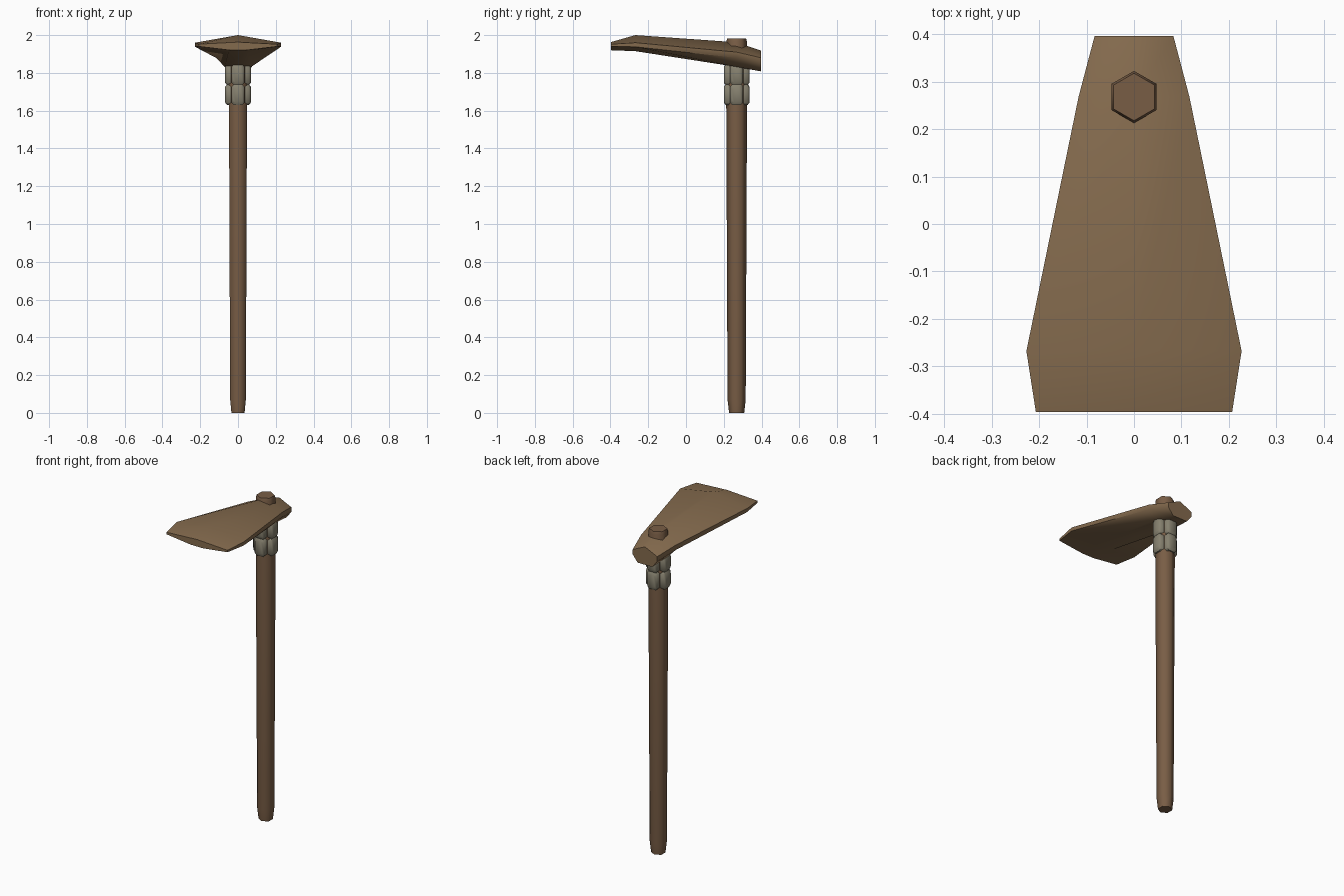
import bpy, bmesh, math

if "Cube" in bpy.data.objects:
    bpy.data.objects.remove(bpy.data.objects["Cube"])

AXIS_Y = 0.268  # handle axis


def material(name, rgb):
    m = bpy.data.materials.new(name)
    m.diffuse_color = (*rgb, 1)
    m.use_nodes = True
    m.node_tree.nodes["Principled BSDF"].inputs["Base Color"].default_value = m.diffuse_color
    return m


def loft(name, rings, mat, angle):
    """Skin a list of equal-length point rings and cap both ends."""
    bm = bmesh.new()
    vs = [[bm.verts.new(p) for p in r] for r in rings]
    n = len(vs[0])
    for a, b in zip(vs, vs[1:]):
        for i in range(n):
            j = (i + 1) % n
            bm.faces.new((a[i], a[j], b[j], b[i]))
    bm.faces.new(vs[0][::-1])
    bm.faces.new(vs[-1])
    bmesh.ops.recalc_face_normals(bm, faces=bm.faces)
    me = bpy.data.meshes.new(name)
    bm.to_mesh(me)
    bm.free()
    ob = bpy.data.objects.new(name, me)
    bpy.context.collection.objects.link(ob)
    me.materials.append(mat)
    bpy.ops.object.select_all(action='DESELECT')
    ob.select_set(True)
    bpy.context.view_layer.objects.active = ob
    bpy.ops.object.shade_smooth_by_angle(angle=math.radians(angle))
    return ob


def hexagon(r, z):
    return [(r * math.cos(math.radians(30 + 60 * i)),
             AXIS_Y + r * math.sin(math.radians(30 + 60 * i)), z) for i in range(6)]


wood = material("handle_wood", (0.19, 0.11, 0.06))
blade = material("head_wood", (0.23, 0.145, 0.075))
cord = material("binding_grey", (0.24, 0.22, 0.16))

# Handle: hexagonal pole, tapered foot, poking out of the head as a peg
loft("handle", [hexagon(r, z) for r, z in
                ((0.040, 0), (0.048, 0.07), (0.055, 1.63), (0.055, 1.965), (0.050, 1.982))],
     wood, 65)

# Head: y, half width, top ridge, upper side, lower side, bottom, bottom half width
head = []
for y, w, top, su, sl, bot, bw in (
        (-0.397, 0.207, 1.963, 1.952, 1.940, 1.920, 0.04),
        (-0.268, 0.227, 2.000, 1.960, 1.938, 1.915, 0.05),
        (0.268, 0.117, 1.962, 1.910, 1.880, 1.832, 0.07),
        (0.397, 0.083, 1.918, 1.880, 1.850, 1.808, 0.05)):
    head.append([(0, y, top), (w, y, su), (w, y, sl), (bw, y, bot),
                 (-bw, y, bot), (-w, y, sl), (-w, y, su)])
loft("hoe_head", head, blade, 50)

# Binding: two rows of four chamfered pads around the top of the handle
for row, zc in enumerate((1.685, 1.79)):
    for k in range(4):
        c, s = math.cos(k * math.pi / 2), math.sin(k * math.pi / 2)
        rings = []
        for d, hw, hh in ((0.03, 0.034, 0.055), (0.058, 0.034, 0.055), (0.068, 0.024, 0.042)):
            ch = 0.012
            prof = [(hw, hh - ch), (hw - ch, hh), (ch - hw, hh), (-hw, hh - ch),
                    (-hw, ch - hh), (ch - hw, -hh), (hw - ch, -hh), (hw, ch - hh)]
            rings.append([(c * d - s * u, AXIS_Y + s * d + c * u, zc + v) for u, v in prof])
        loft(f"binding_pad_{row}_{k}", rings, cord, 50)
